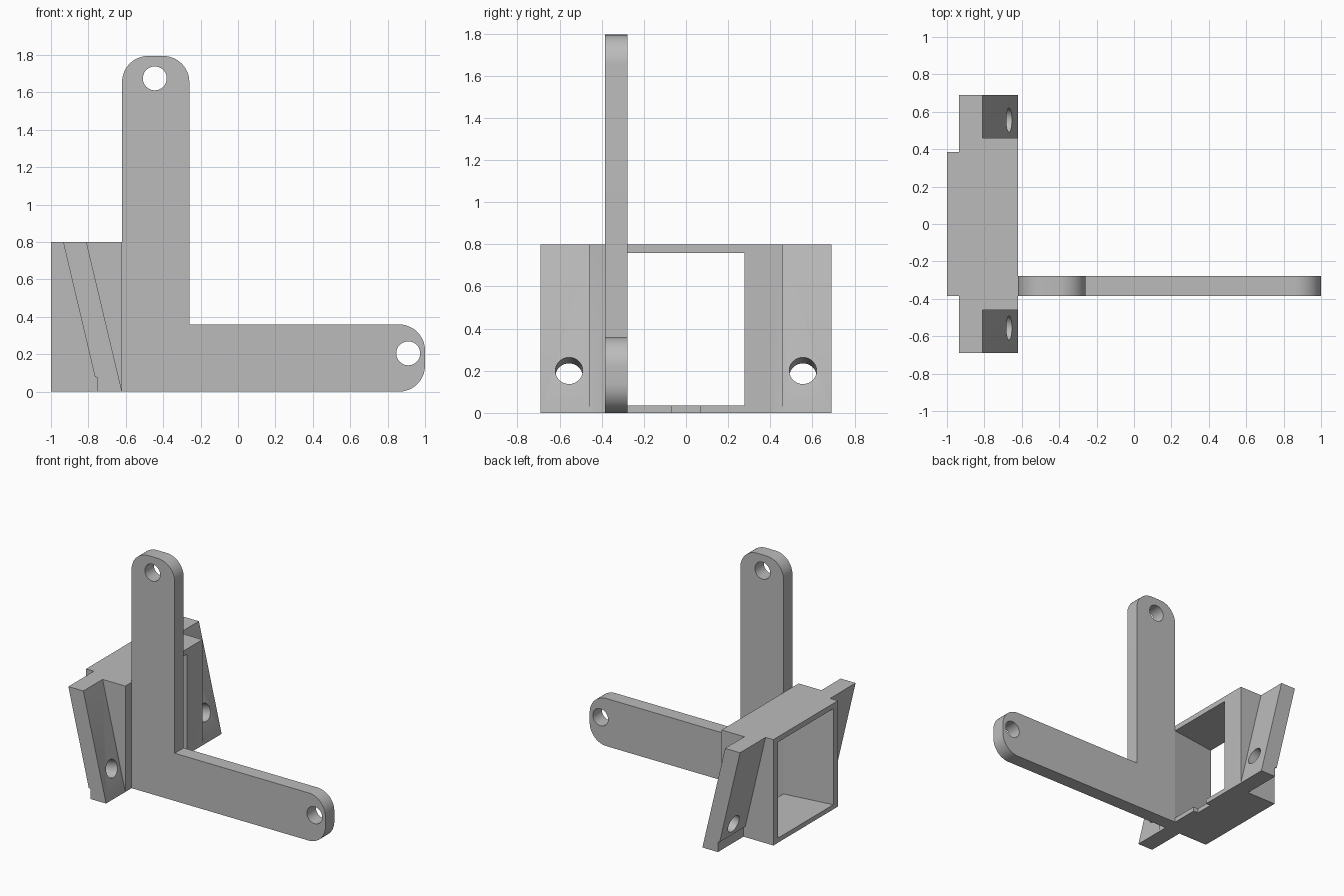
import bpy
import bmesh
import math
from mathutils import Matrix, Vector

old = bpy.data.objects.get("Cube")
if old:
    bpy.data.objects.remove(old, do_unlink=True)

grey = bpy.data.materials.new("plain_grey")
grey.use_nodes = True
COLOUR = (0.5, 0.5, 0.5, 1)
grey.diffuse_color = COLOUR
grey.node_tree.nodes["Principled BSDF"].inputs["Base Color"].default_value = COLOUR


def to_object(name, bm):
    bmesh.ops.recalc_face_normals(bm, faces=bm.faces)
    mesh = bpy.data.meshes.new(name)
    bm.to_mesh(mesh)
    bm.free()
    mesh.materials.append(grey)
    ob = bpy.data.objects.new(name, mesh)
    bpy.context.collection.objects.link(ob)
    return ob


def prism(name, outline, axis, low, high):
    """Extrude an xz outline along y, or an xy outline along z."""
    bm = bmesh.new()
    place = (lambda u, v, d: (u, d, v)) if axis == "y" else (lambda u, v, d: (u, v, d))
    face = bm.faces.new([bm.verts.new(place(u, v, low)) for u, v in outline])
    grown = bmesh.ops.extrude_face_region(bm, geom=[face])["geom"]
    verts = [g for g in grown if isinstance(g, bmesh.types.BMVert)]
    bmesh.ops.translate(bm, verts=verts, vec=place(0, 0, high - low))
    return to_object(name, bm)


def rod(name, centre, direction, radius, length=0.6):
    bm = bmesh.new()
    turn = Vector(direction).to_track_quat("Z", "Y").to_matrix().to_4x4()
    bmesh.ops.create_cone(bm, cap_ends=True, segments=40, radius1=radius,
                          radius2=radius, depth=length,
                          matrix=Matrix.Translation(centre) @ turn)
    return to_object(name, bm)


def combine(target, tool, operation):
    """Apply one boolean and remove its tool."""
    mod = target.modifiers.new(operation.lower(), "BOOLEAN")
    mod.operation = operation
    mod.solver = "EXACT"
    mod.object = tool
    bpy.context.view_layer.update()
    graph = bpy.context.evaluated_depsgraph_get()
    mesh = bpy.data.meshes.new_from_object(target.evaluated_get(graph))
    target.modifiers.clear()
    target.data = mesh
    bpy.data.objects.remove(tool, do_unlink=True)


def rounded(corners, steps=12):
    """Turn (x, z, radius) corners at right angles into an outline."""
    points = []
    for i, (x, z, r) in enumerate(corners):
        here = Vector((x, z))
        if r == 0:
            points.append(here)
            continue
        before = (Vector(corners[i - 1][:2]) - here).normalized() * r
        after = (Vector(corners[(i + 1) % len(corners)][:2]) - here).normalized() * r
        for s in range(steps + 1):
            a = math.pi / 2 * s / steps
            points.append(here + before * (1 - math.sin(a)) + after * (1 - math.cos(a)))
    return points


def box_outline(x0, x1, y0, y1):
    return [(x0, y0), (x1, y0), (x1, y1), (x0, y1)]


# Sleeve with slanted side flanges
TOP, FRONT = 0.8, -0.62
sleeve = prism("mounting_sleeve", [(-0.935, TOP), (FRONT, TOP), (FRONT, 0), (-0.75, 0),
                                   (-0.75, 0.075), (-0.765, 0.08)], "y", -0.69, 0.69)
core = prism("core", box_outline(-1, FRONT, -0.385, 0.385), "z", 0, TOP)
combine(sleeve, core, "UNION")

# Slanted pockets and angled screw holes on both flanges
for side in (-1, 1):
    low, high = sorted((side * 0.46, side * 0.8))
    pocket = prism("pocket", [(-0.8575, 1), (-0.5725, -0.2), (-0.4, -0.2), (-0.4, 1)],
                   "y", low, high)
    combine(sleeve, pocket, "DIFFERENCE")
    hole = rod("screw_hole", (-0.668, side * 0.555, 0.2), (0.8, 0, 0.19), 0.065)
    combine(sleeve, hole, "DIFFERENCE")

# Tapered opening through the sleeve, and the notch in its floor
opening = prism("opening", [(-1.05, -0.337), (-0.57, -0.271), (-0.57, 0.271),
                            (-1.05, 0.337)], "z", 0.035, 0.76)
combine(sleeve, opening, "DIFFERENCE")
notch = prism("notch", box_outline(-0.66, -0.5, -0.07, 0.07), "z", -0.1, 0.1)
combine(sleeve, notch, "DIFFERENCE")

# Angle bracket with rounded ends and a hole near each end
R = 0.14
bracket = prism("angle_bracket", rounded([
    (FRONT, 0, 0), (1, 0, R), (1, 0.36, R), (-0.26, 0.36, 0),
    (-0.26, 1.795, R), (FRONT, 1.795, R)]), "y", -0.385, -0.278)
for x, z in ((-0.445, 1.675), (0.91, 0.205)):
    combine(bracket, rod("bolt_hole", (x, -0.33, z), (0, 1, 0), 0.064), "DIFFERENCE")

# Smooth the curved walls, keep edges sharp
bpy.ops.object.select_all(action="DESELECT")
for ob in (sleeve, bracket):
    ob.select_set(True)
    bpy.context.view_layer.objects.active = ob
bpy.ops.object.shade_smooth_by_angle(angle=math.radians(30))
